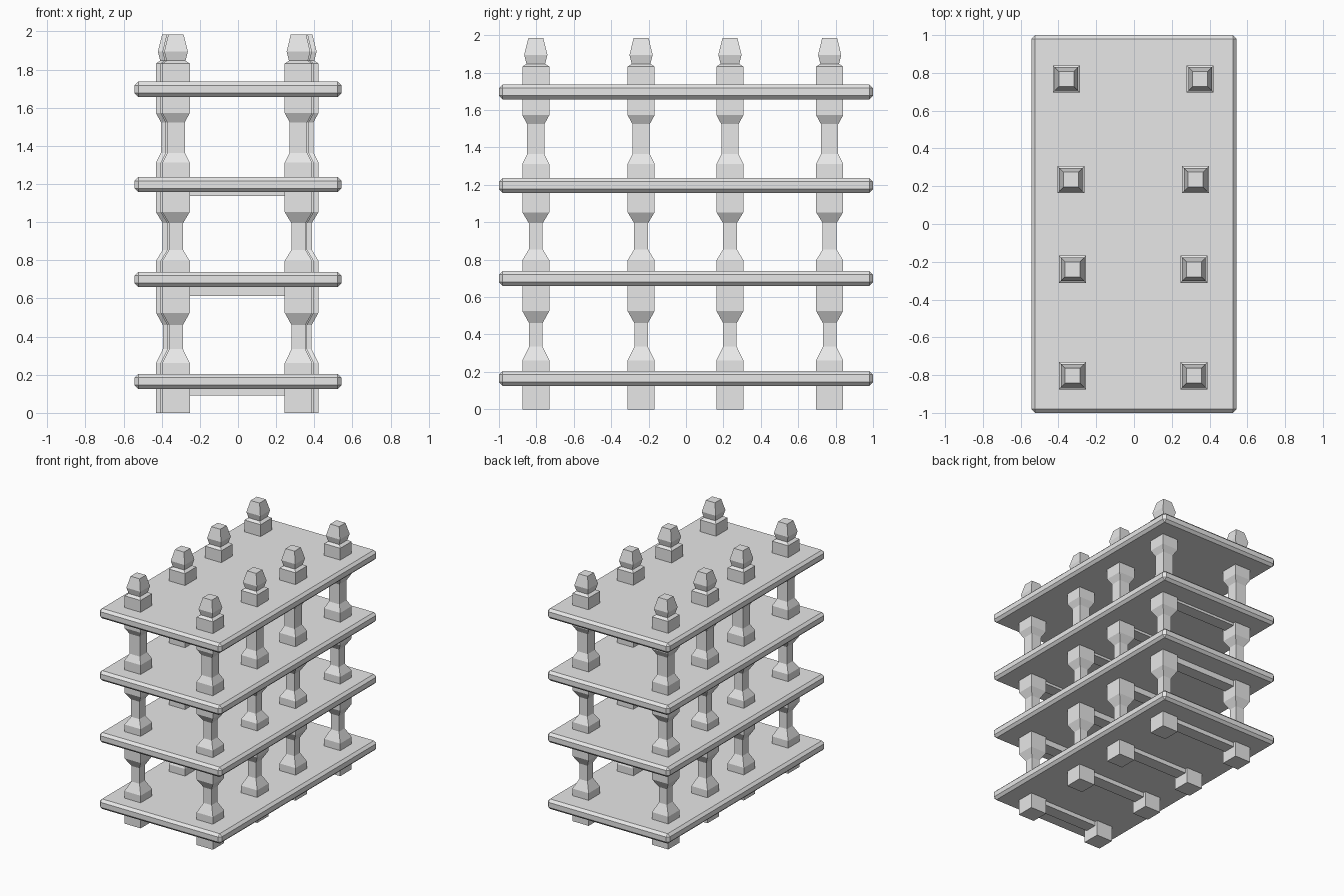
import bpy
import bmesh

old = bpy.data.objects.get("Cube")
if old:
    bpy.data.objects.remove(old, do_unlink=True)

grey = bpy.data.materials.new("light_grey")
grey.use_nodes = True
grey.diffuse_color = (0.8, 0.8, 0.8, 1)
grey.node_tree.nodes["Principled BSDF"].inputs["Base Color"].default_value = (0.8, 0.8, 0.8, 1)


def finish(name, bm, location):
    bmesh.ops.recalc_face_normals(bm, faces=bm.faces)
    mesh = bpy.data.meshes.new(name)
    bm.to_mesh(mesh)
    bm.free()
    mesh.materials.append(grey)
    obj = bpy.data.objects.new(name, mesh)
    obj.location = location
    bpy.context.collection.objects.link(obj)
    return obj


def box(name, size, location, bevel=0):
    bm = bmesh.new()
    bmesh.ops.create_cube(bm, size=1)
    bmesh.ops.scale(bm, vec=size, verts=bm.verts)
    if bevel:
        bmesh.ops.bevel(bm, geom=bm.edges[:], offset=bevel, segments=1,
                        affect='EDGES', profile=0.5)
    return finish(name, bm, location)


def square_post(name, profile, location):
    """Loft square rings of (height, half width) into a turned-style post."""
    bm = bmesh.new()
    rings = [[bm.verts.new((sx * r, sy * r, z))
              for sx, sy in ((-1, -1), (1, -1), (1, 1), (-1, 1))]
             for z, r in profile]
    for low, high in zip(rings, rings[1:]):
        for i in range(4):
            j = (i + 1) % 4
            bm.faces.new((low[i], low[j], high[j], high[i]))
    bm.faces.new(rings[0][::-1])
    bm.faces.new(rings[-1])
    return finish(name, bm, location)


# Shelves with chamfered edges
shelf_heights = (0.165, 0.7, 1.197, 1.697)
for n, z in enumerate(shelf_heights, 1):
    box(f"shelf_{n}", (1.086, 2, 0.08), (0, 0, z), 0.02)

# Post outline: blocks, narrow waists and a pointed finial
block = 0.072
profile = [(0, block)]
for start, waist_low, waist_high, end, waist in (
        (0.262, 0.335, 0.46, 0.525, 0.036),
        (0.797, 0.855, 0.995, 1.053, 0.037),
        (1.312, 1.364, 1.524, 1.572, 0.046)):
    profile += [(start, block), (waist_low, waist), (waist_high, waist), (end, block)]
profile += [(1.832, block), (1.847, 0.05), (1.895, 0.062), (1.985, 0.04)]

# Each row: depth, right post and left post positions, widening to the back
rows = ((-0.803, -0.325, 0.317), (-0.24, -0.325, 0.317),
        (0.235, -0.334, 0.326), (0.768, -0.358, 0.35))
rail_bottoms = (0.09, 0.613, 1.137, 1.66)
for n, (y, right, left) in enumerate(rows, 1):
    square_post(f"right_post_{n}", profile, (right, y, 0))
    square_post(f"left_post_{n}", profile, (left, y, 0))
    # Cross rails under the shelves
    for level, z in enumerate(rail_bottoms, 1):
        box(f"cross_rail_{n}_{level}", (left - right, 0.1, 0.07),
            ((left + right) / 2, y, z + 0.035))
